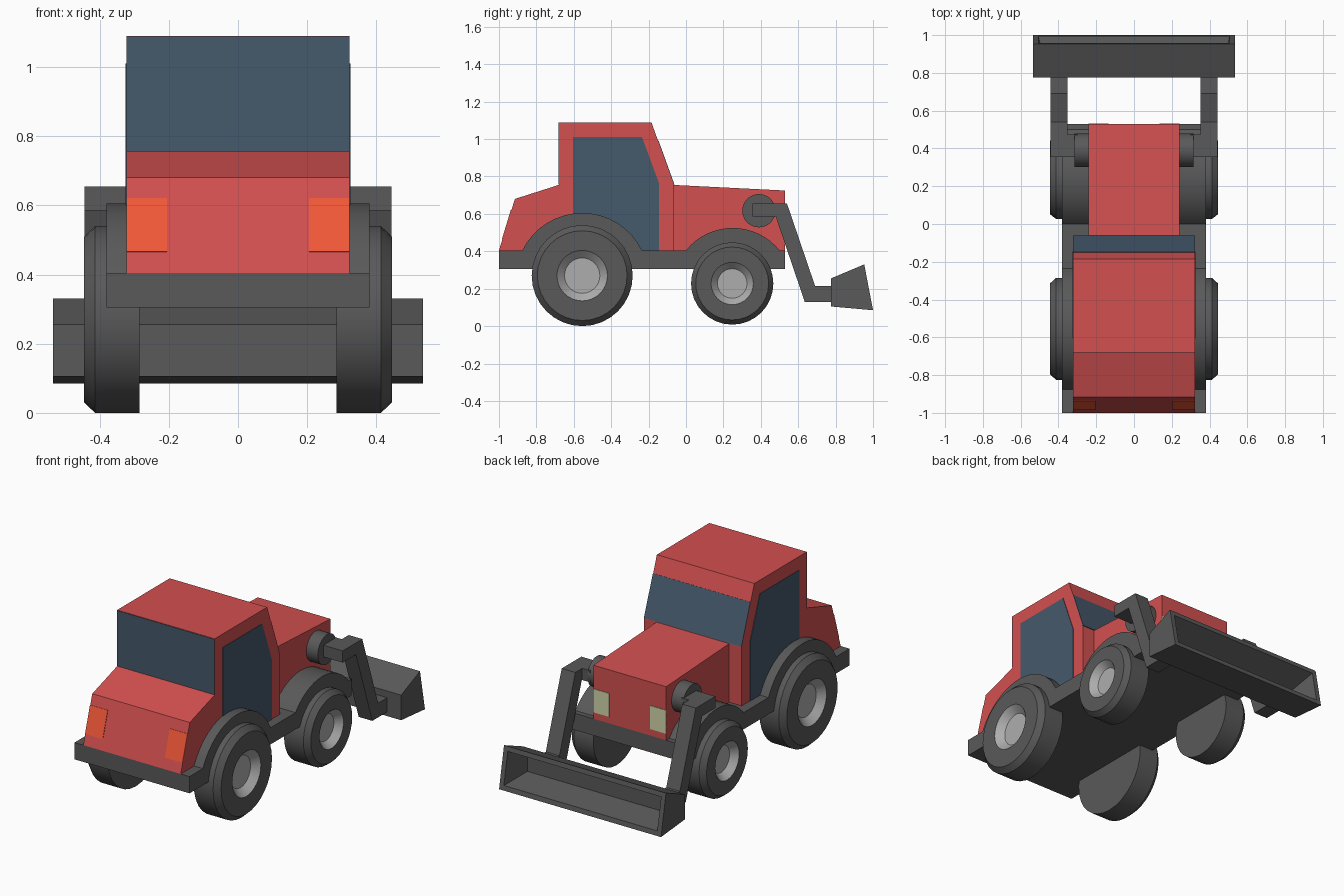
import bpy, bmesh
from math import sin, cos, pi, hypot, atan2
from mathutils import Vector

if "Cube" in bpy.data.objects:
    bpy.data.objects.remove(bpy.data.objects["Cube"])


def material(name, r, g, b):
    m = bpy.data.materials.new(name)
    m.diffuse_color = (r, g, b, 1)
    m.use_nodes = True
    m.node_tree.nodes["Principled BSDF"].inputs["Base Color"].default_value = m.diffuse_color
    return m


RED = material("red_paint", 0.65, 0.08, 0.08)
GLASS = material("blue_glass", 0.06, 0.10, 0.15)
DARK = material("dark_grey", 0.10, 0.10, 0.10)
ORANGE = material("orange_lamp", 0.9, 0.1, 0.04)
CREAM = material("cream_lamp", 0.65, 0.68, 0.42)
LIGHT = material("light_grey", 0.42, 0.42, 0.42)


def finish(name, bm, mat, smooth=False):
    bmesh.ops.recalc_face_normals(bm, faces=bm.faces)
    mesh = bpy.data.meshes.new(name)
    bm.to_mesh(mesh)
    bm.free()
    mesh.materials.append(mat)
    ob = bpy.data.objects.new(name, mesh)
    bpy.context.collection.objects.link(ob)
    if smooth:
        bpy.ops.object.select_all(action='DESELECT')
        ob.select_set(True)
        bpy.context.view_layer.objects.active = ob
        bpy.ops.object.shade_smooth_by_angle(angle=pi / 6)
    return ob


def prism_bm(profile, x0, x1):
    """Side profile of (y, z) points extruded across x."""
    bm = bmesh.new()
    face = bm.faces.new([bm.verts.new((x0, y, z)) for y, z in profile])
    ext = bmesh.ops.extrude_face_region(bm, geom=[face])
    verts = [v for v in ext["geom"] if isinstance(v, bmesh.types.BMVert)]
    bmesh.ops.translate(bm, verts=verts, vec=(x1 - x0, 0, 0))
    return bm


def prism(name, profile, x0, x1, mat, smooth=False):
    return finish(name, prism_bm(profile, x0, x1), mat, smooth)


def panel(name, p, q, x0, x1, mat, t=0.003):
    """Thin plate lying on the profile edge p-q."""
    dy, dz = q[0] - p[0], q[1] - p[1]
    n = hypot(dy, dz)
    oy, oz = -dz / n * t, dy / n * t
    prism(name, [(p[0] + oy, p[1] + oz), (q[0] + oy, q[1] + oz),
                 (q[0] - oy, q[1] - oz), (p[0] - oy, p[1] - oz)], x0, x1, mat)


def lathe(name, profile, y, z, mat, steps=32):
    """Profile of (x, radius) points spun about an axle along x."""
    bm = bmesh.new()
    vs = [bm.verts.new((x, 0, r)) for x, r in profile]
    edges = [bm.edges.new(e) for e in zip(vs, vs[1:])]
    bmesh.ops.spin(bm, geom=vs + edges, cent=(0, 0, 0), axis=(1, 0, 0),
                   angle=2 * pi, steps=steps, use_duplicate=False)
    bmesh.ops.remove_doubles(bm, verts=bm.verts, dist=1e-4)
    bmesh.ops.translate(bm, verts=bm.verts, vec=(0, y, z))
    return finish(name, bm, mat, True)


def arch(yc, half, z0, height, n=16):
    """Arc of points rising from z0, running from +y to -y."""
    r = (half ** 2 + height ** 2) / (2 * height)
    zc = z0 + height - r
    a = atan2(z0 - zc, half)
    return [(yc + r * cos(a + (pi - 2 * a) * i / n),
             zc + r * sin(a + (pi - 2 * a) * i / n)) for i in range(n + 1)]


# Chassis with both pairs of fenders
chassis = [(-1, 0.305), (0.53, 0.305), (0.53, 0.405)]
chassis += arch(0.25, 0.25, 0.405, 0.12) + arch(-0.555, 0.32, 0.405, 0.2)
chassis += [(-1, 0.405)]
prism("chassis_and_fenders", chassis, -0.38, 0.38, DARK, True)

# Cabin and hood
prism("cabin", [(-1, 0.405), (-0.915, 0.68), (-0.68, 0.755), (-0.68, 1.09),
                (-0.185, 1.09), (-0.065, 0.755), (-0.065, 0.405)], -0.322, 0.322, RED)
prism("hood", [(-0.07, 0.405), (-0.07, 0.755), (0.53, 0.725), (0.53, 0.405)],
      -0.24, 0.24, RED)

# Windows
panel("windshield", (-0.065, 0.757), (-0.15, 0.992), -0.322, 0.322, GLASS)
panel("rear_window", (-0.68, 0.757), (-0.68, 1.088), -0.322, 0.322, GLASS)
side_glass = [(-0.605, 0.405), (-0.605, 1.01), (-0.235, 1.01), (-0.145, 0.765), (-0.145, 0.405)]

# Parts that repeat on both sides
for side, s in (("right", 1), ("left", -1)):
    prism(side + "_side_window", side_glass, s * 0.315, s * 0.325, GLASS)
    panel(side + "_tail_lamp", (-0.981, 0.465), (-0.934, 0.62), s * 0.205, s * 0.322, ORANGE)
    panel(side + "_head_lamp", (0.53, 0.445), (0.53, 0.585), s * 0.135, s * 0.24, CREAM)

    # Wheels: tyre, then recessed rim
    for end, y, z, r, shoulder, hub in (("rear", -0.555, 0.27, 0.27, 0.24, 0.135),
                                        ("front", 0.247, 0.228, 0.22, 0.195, 0.113)):
        lathe(f"{side}_{end}_tyre", [(s * 0.285, 0), (s * 0.285, r), (s * 0.413, r),
              (s * 0.445, shoulder), (s * 0.445, hub)], y, z, DARK)
        lathe(f"{side}_{end}_rim", [(s * 0.445, hub), (s * 0.405, hub * 0.7),
              (s * 0.405, 0)], y, z, LIGHT)

    # Loader arm and its pivot stub
    prism(side + "_loader_arm", [(0.355, 0.655), (0.54, 0.655), (0.69, 0.215), (0.78, 0.215),
          (0.78, 0.13), (0.635, 0.13), (0.48, 0.585), (0.355, 0.585)],
          s * 0.353, s * 0.443, DARK)
    prism(side + "_arm_stub", [(0.355, 0.655), (0.475, 0.655), (0.475, 0.585), (0.355, 0.585)],
          s * 0.3, s * 0.353, DARK)

# Cross tube that carries the loader arms
lathe("loader_pivot", [(-0.316, 0), (-0.316, 0.089), (0.316, 0.089), (0.316, 0)],
      0.39, 0.617, DARK)

# Bucket: wedge with its front face inset and pushed in
bm = prism_bm([(0.775, 0.255), (0.953, 0.33), (1.0, 0.085), (0.775, 0.105)], -0.535, 0.535)
bmesh.ops.recalc_face_normals(bm, faces=bm.faces)
mouth = max(bm.faces, key=lambda f: f.calc_center_median().y)
bmesh.ops.inset_region(bm, faces=[mouth], thickness=0.04)
ext = bmesh.ops.extrude_discrete_faces(bm, faces=[mouth])["faces"][0]
for v in ext.verts:
    upper = v.co.z > 0.2
    v.co = Vector((v.co.x * 0.92, 0.83, 0.235 if upper else 0.145))
finish("bucket", bm, DARK)
